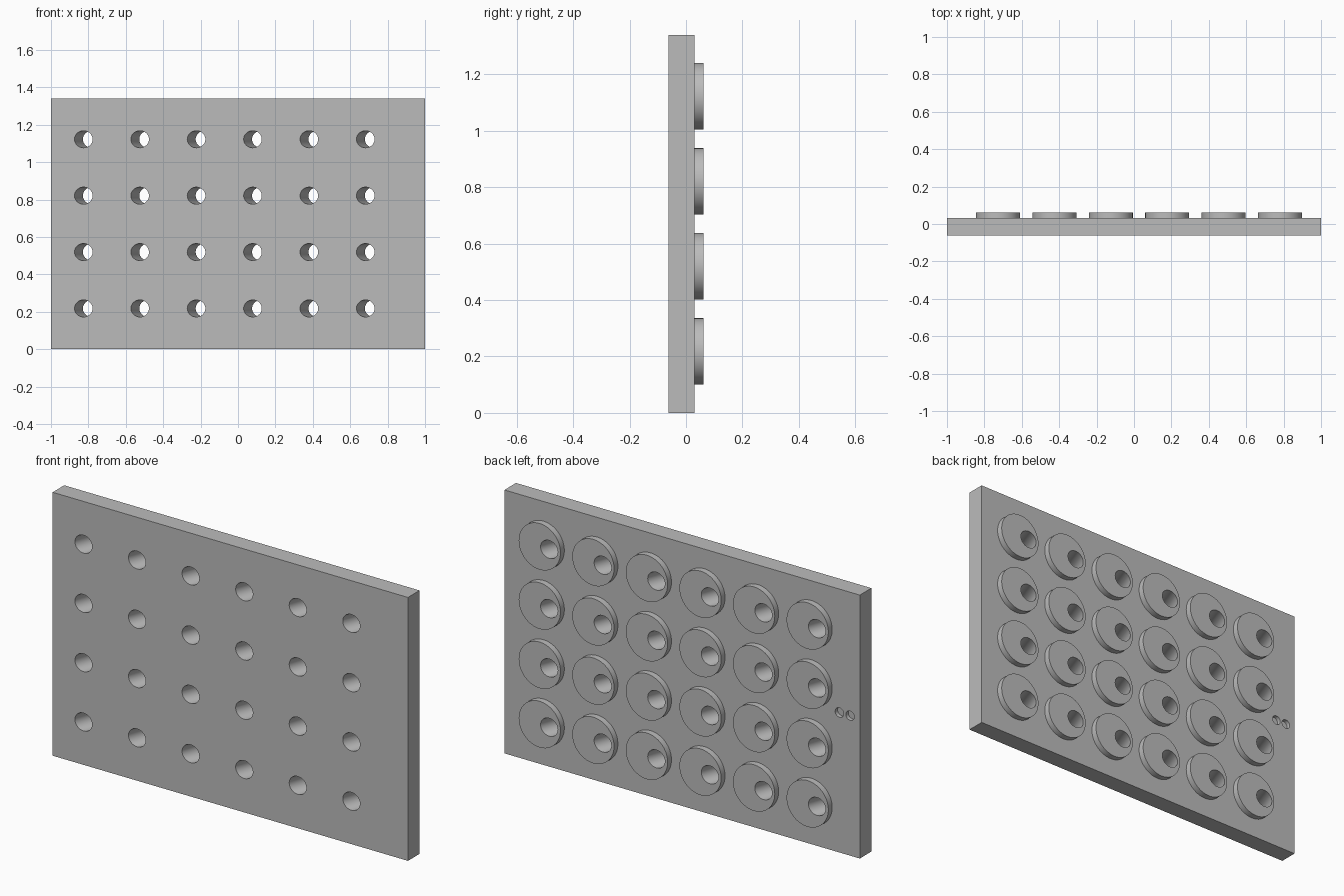
import bpy, bmesh
from math import radians, sin, cos, tan
from mathutils import Matrix, Vector

cube = bpy.data.objects.get("Cube")
if cube:
    bpy.data.objects.remove(cube, do_unlink=True)

# Overall layout
WIDTH, HEIGHT = 2.0, 1.34
FRONT, BACK, RIM = -0.062, 0.031, 0.062
COLS, ROWS, PITCH = 6, 4, 0.3015
HOLE_X, DISC_X, ROW_Z = -0.826, -0.727, 0.218
DISC_R, HOLE_R, TILT = 0.1175, 0.0455, radians(20)

grey = bpy.data.materials.new("plain grey")
grey.use_nodes = True
colour = (0.5, 0.5, 0.5, 1)
grey.diffuse_color = colour
grey.node_tree.nodes["Principled BSDF"].inputs["Base Color"].default_value = colour


def make_object(name, bm):
    mesh = bpy.data.meshes.new(name)
    bm.to_mesh(mesh)
    bm.free()
    mesh.materials.append(grey)
    obj = bpy.data.objects.new(name, mesh)
    bpy.context.collection.objects.link(obj)
    return obj


def add_cylinder(bm, start, end, radius, segments=64, stretch=1):
    """Cylinder between two points; stretch widens it along x."""
    start, end = Vector(start), Vector(end)
    axis = end - start
    turn = axis.to_track_quat('Z', 'Y').to_matrix().to_4x4()
    wide = Matrix.Diagonal((stretch, 1, 1, 1))
    bmesh.ops.create_cone(bm, cap_ends=True, segments=segments, radius1=radius,
                          radius2=radius, depth=axis.length,
                          matrix=Matrix.Translation((start + end) / 2) @ wide @ turn)


def grid(x):
    for col in range(COLS):
        for row in range(ROWS):
            yield x + col * PITCH, ROW_Z + row * PITCH


# Flat board
bm = bmesh.new()
bmesh.ops.create_cube(bm, size=1, matrix=Matrix.Translation((0, (FRONT + BACK) / 2, HEIGHT / 2))
                      @ Matrix.Diagonal((WIDTH, BACK - FRONT, HEIGHT, 1)))
board = make_object("board", bm)

# Raised round pads on the back
bm = bmesh.new()
for x, z in grid(DISC_X):
    add_cylinder(bm, (x, BACK - 0.02, z), (x, RIM, z), DISC_R)
pads = make_object("pads", bm)

# Slanted through holes
bm = bmesh.new()
for x, z in grid(HOLE_X):
    y0, y1 = FRONT - 0.05, RIM + 0.05
    add_cylinder(bm, (x + (y0 - FRONT) * tan(TILT), y0, z),
                 (x + (y1 - FRONT) * tan(TILT), y1, z), HOLE_R, 48)
# Pair of small shallow pits beside the pads
for x in (-0.945, -0.885):
    add_cylinder(bm, (x, BACK - 0.02, 0.712), (x, BACK + 0.02, 0.712), 0.024, 24)
cutters = make_object("hole_cutters", bm)

# Join the pads, cut the holes and keep the finished mesh
for helper, operation in ((pads, 'UNION'), (cutters, 'DIFFERENCE')):
    helper.hide_render = True
    mod = board.modifiers.new(operation.lower(), 'BOOLEAN')
    mod.object, mod.operation, mod.solver = helper, operation, 'EXACT'
bpy.context.view_layer.update()
finished = bpy.data.meshes.new_from_object(
    board.evaluated_get(bpy.context.evaluated_depsgraph_get()))
board.modifiers.clear()
board.data = finished
for helper in (pads, cutters):
    bpy.data.objects.remove(helper, do_unlink=True)

bpy.ops.object.select_all(action='DESELECT')
board.select_set(True)
bpy.context.view_layer.objects.active = board
bpy.ops.object.shade_smooth_by_angle(angle=radians(30))
